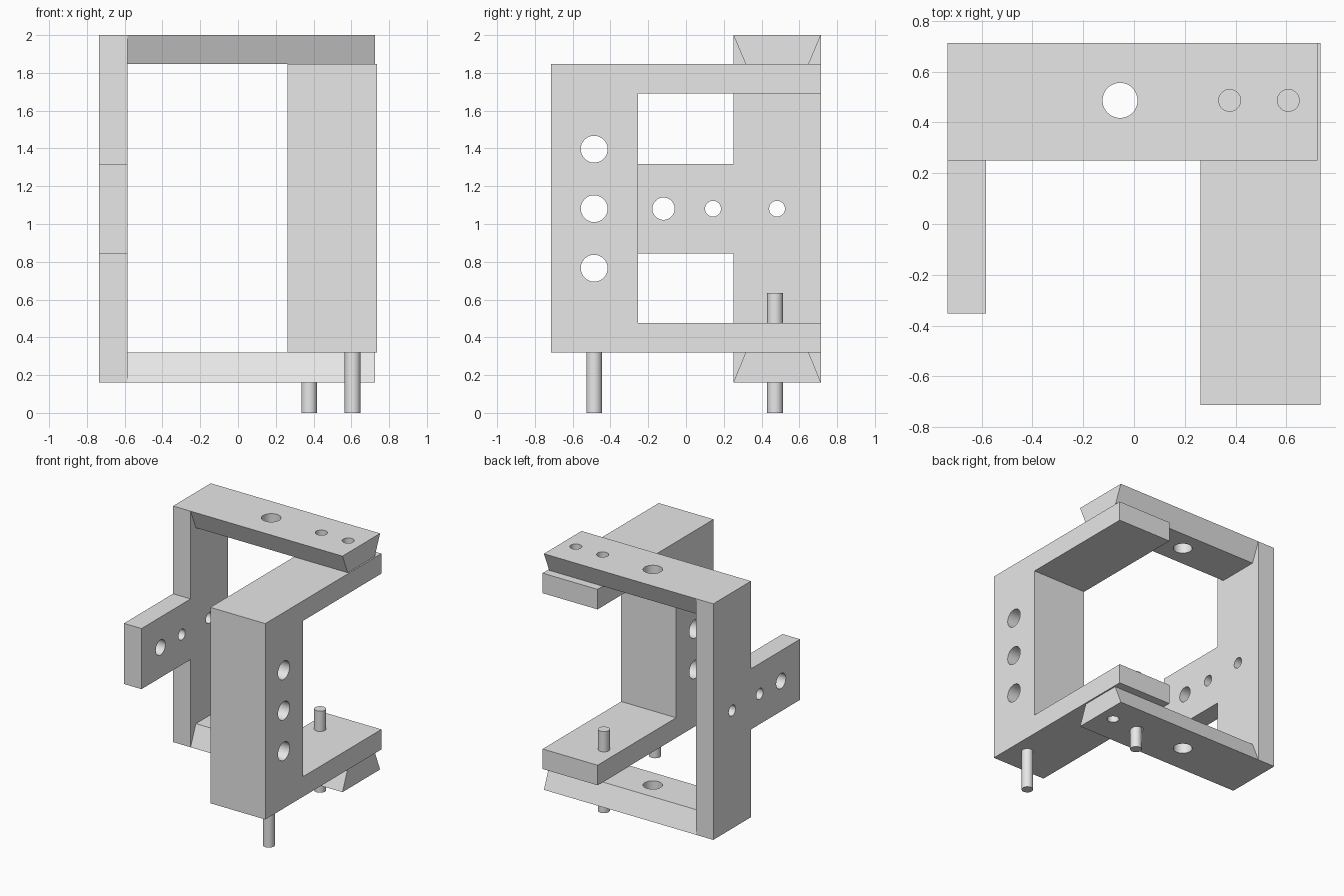
import bpy
import bmesh
from mathutils import Matrix, Vector

cube = bpy.data.objects.get("Cube")
if cube:
    bpy.data.objects.remove(cube, do_unlink=True)

grey = bpy.data.materials.new("plain_grey")
grey.use_nodes = True
grey.diffuse_color = (0.8, 0.8, 0.8, 1)
grey.node_tree.nodes["Principled BSDF"].inputs["Base Color"].default_value = (0.8, 0.8, 0.8, 1)


def finish(name, bm):
    bmesh.ops.recalc_face_normals(bm, faces=bm.faces)
    mesh = bpy.data.meshes.new(name)
    bm.to_mesh(mesh)
    bm.free()
    mesh.materials.append(grey)
    obj = bpy.data.objects.new(name, mesh)
    bpy.context.collection.objects.link(obj)
    return obj


def extrude_x(name, profile, x0, x1):
    """Extrude a closed (y, z) profile along x."""
    bm = bmesh.new()
    face = bm.faces.new([bm.verts.new((x0, y, z)) for y, z in profile])
    ext = bmesh.ops.extrude_face_region(bm, geom=[face])["geom"]
    verts = [v for v in ext if isinstance(v, bmesh.types.BMVert)]
    bmesh.ops.translate(bm, verts=verts, vec=(x1 - x0, 0, 0))
    return finish(name, bm)


def rod(name, start, end, radius):
    """Cylinder between two points."""
    start, end = Vector(start), Vector(end)
    axis = end - start
    turn = axis.to_track_quat("Z", "Y").to_matrix().to_4x4()
    bm = bmesh.new()
    bmesh.ops.create_cone(bm, cap_ends=True, segments=48, radius1=radius, radius2=radius,
                          depth=axis.length, matrix=Matrix.Translation((start + end) / 2) @ turn)
    return finish(name, bm)


def activate(obj):
    bpy.ops.object.select_all(action="DESELECT")
    obj.select_set(True)
    bpy.context.view_layer.objects.active = obj


def drill(obj, holes):
    """Cut round holes, each given as start, end and radius."""
    for start, end, radius in holes:
        cutter = rod("hole_cutter", start, end, radius)
        mod = obj.modifiers.new("hole", "BOOLEAN")
        mod.operation = "DIFFERENCE"
        mod.solver = "EXACT"
        mod.object = cutter
        activate(obj)
        bpy.ops.object.modifier_apply(modifier=mod.name)
        bpy.data.objects.remove(cutter, do_unlink=True)


# Shared extents
HALF_Y = 0.714
INNER_Y = 0.251
PLATE_X = (-0.735, -0.584)
BLOCK_X = (0.262, 0.735)
Z_LOW, Z_MID = 0.162, 1.081

# Upright plate with forward tab
half = 0.236
plate = extrude_x("upright_plate", [
    (HALF_Y, Z_LOW), (HALF_Y, 2), (INNER_Y, 2), (INNER_Y, Z_MID + half),
    (-0.353, Z_MID + half), (-0.353, Z_MID - half),
    (INNER_Y, Z_MID - half), (INNER_Y, Z_LOW)], *PLATE_X)
drill(plate, [((-1, y, Z_MID), (0, y, Z_MID), r)
              for y, r in ((-0.119, 0.059), (0.143, 0.042), (0.482, 0.042))])

# Dovetail arms, wide on the outer side and narrow on the inner side
parts = [plate]
for name, outer, inner in (("upper_dovetail_arm", 2, 1.846), ("lower_dovetail_arm", Z_LOW, 0.321)):
    arm = extrude_x(name, [(INNER_Y, outer), (HALF_Y, outer), (HALF_Y - 0.065, inner),
                           (INNER_Y + 0.065, inner)], PLATE_X[1], 0.724)
    drill(arm, [((x, 0.487, outer - 0.3), (x, 0.487, outer + 0.3), r)
                for x, r in ((-0.055, 0.069), (0.377, 0.043), (0.608, 0.043))])
    parts.append(arm)

# C-shaped block clasped between the arms
block = extrude_x("c_shaped_block", [
    (-HALF_Y, 0.321), (HALF_Y, 0.321), (HALF_Y, 0.477), (-0.253, 0.477),
    (-0.253, 1.69), (HALF_Y, 1.69), (HALF_Y, 1.846), (-HALF_Y, 1.846)], *BLOCK_X)
drill(block, [((0, -0.486, Z_MID + dz), (1, -0.486, Z_MID + dz), 0.071)
              for dz in (-0.315, 0, 0.315)])
parts.append(block)

# Pins
parts.append(rod("rear_pin", (0.377, 0.472, 0), (0.377, 0.472, 0.635), 0.042))
parts.append(rod("front_pin", (0.607, -0.486, 0), (0.607, -0.486, 0.34), 0.042))

for part in parts:
    activate(part)
    bpy.ops.object.shade_smooth_by_angle()
